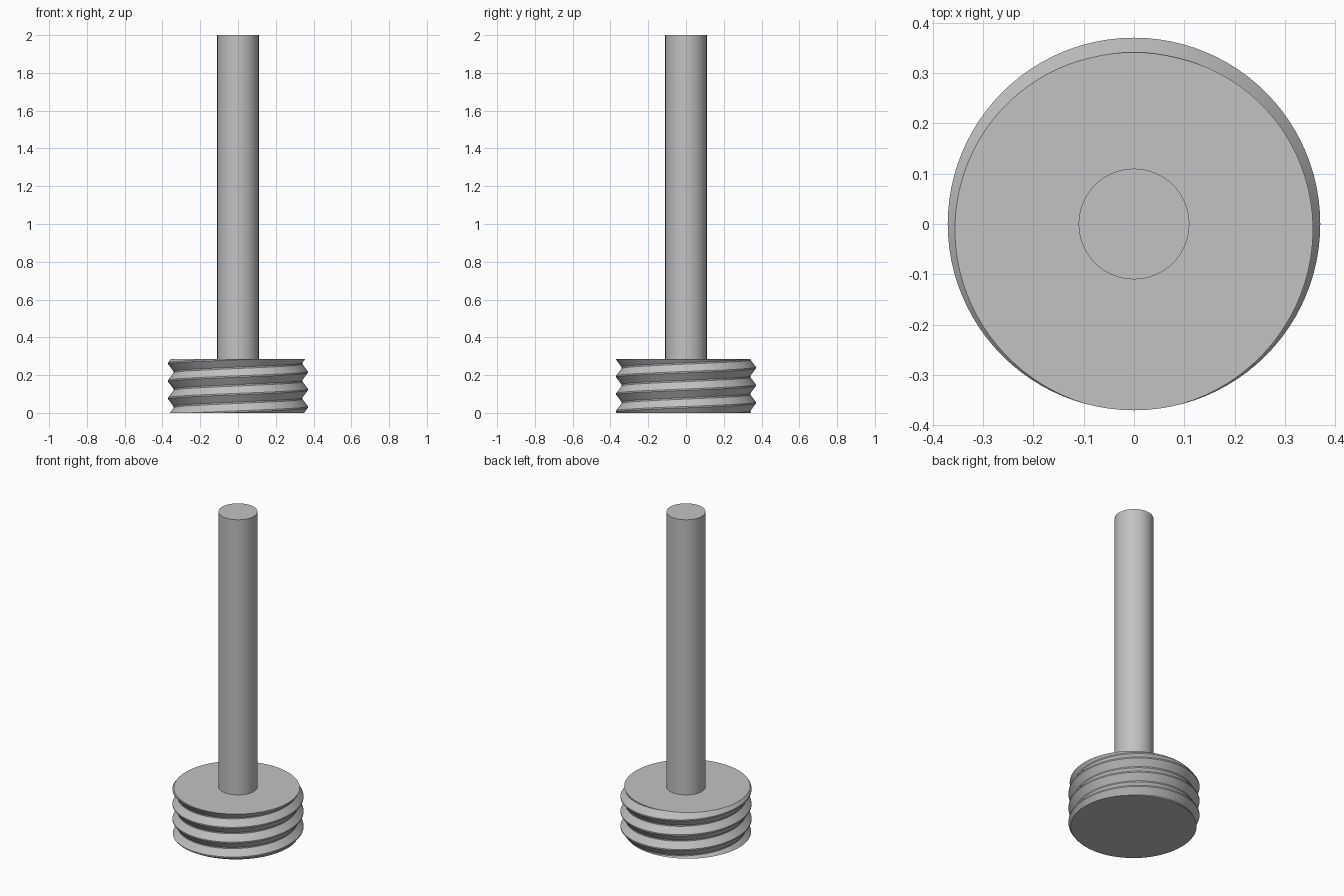
import bpy, bmesh
from math import sin, cos, pi, tau

cube = bpy.data.objects.get("Cube")
if cube:
    bpy.data.objects.remove(cube, do_unlink=True)

HEAD_TOP, TOTAL = 0.285, 2.0
CREST, ROOT, PITCH = 0.37, 0.341, 0.0925
SEGMENTS = 96

# One plain grey metal
metal = bpy.data.materials.new("grey metal")
metal.use_nodes = True
colour = (0.54, 0.54, 0.54, 1)
metal.diffuse_color = colour
metal.node_tree.nodes["Principled BSDF"].inputs["Base Color"].default_value = colour


def finish(name, bm):
    bmesh.ops.recalc_face_normals(bm, faces=bm.faces)
    mesh = bpy.data.meshes.new(name)
    bm.to_mesh(mesh)
    bm.free()
    mesh.materials.append(metal)
    obj = bpy.data.objects.new(name, mesh)
    bpy.context.collection.objects.link(obj)
    bpy.ops.object.select_all(action="DESELECT")
    obj.select_set(True)
    bpy.context.view_layer.objects.active = obj
    bpy.ops.object.shade_smooth_by_angle(angle=pi / 6)
    return obj


# Threaded head: a right-handed helical sheet, taller than the head
profile = [(-0.04, CREST), (0.04, CREST), (0.46, ROOT), (0.54, ROOT)]
bm = bmesh.new()
columns = []
for j in range(SEGMENTS):
    angle = tau * j / SEGMENTS - pi / 2
    rise = HEAD_TOP + PITCH * j / SEGMENTS
    columns.append([
        bm.verts.new((r * cos(angle), r * sin(angle), rise + PITCH * (turn + f)))
        for turn in range(-6, 3) for f, r in profile])

for j in range(SEGMENTS):
    a, b = columns[j], columns[(j + 1) % SEGMENTS]
    shift = len(profile) if j == SEGMENTS - 1 else 0   # the seam climbs one turn
    for k in range(len(a) - 1 - shift):
        bm.faces.new((a[k], b[k + shift], b[k + 1 + shift], a[k + 1]))

# Trim the thread flat at both ends and cap it
for height, direction in ((0, -1), (HEAD_TOP, 1)):
    geom = bm.verts[:] + bm.edges[:] + bm.faces[:]
    bmesh.ops.bisect_plane(bm, geom=geom, dist=1e-6, plane_co=(0, 0, height),
                           plane_no=(0, 0, direction), clear_outer=True)
    rim = [e for e in bm.edges if e.is_boundary
           and all(abs(v.co.z - height) < 1e-4 for v in e.verts)]
    bmesh.ops.contextual_create(bm, geom=rim)
finish("threaded_head", bm)

# Plain round shaft
bm = bmesh.new()
bmesh.ops.create_cone(bm, cap_ends=True, segments=64, radius1=0.11, radius2=0.11,
                      depth=TOTAL - HEAD_TOP)
bmesh.ops.translate(bm, verts=bm.verts, vec=(0, 0, (TOTAL + HEAD_TOP) / 2))
finish("shaft", bm)
